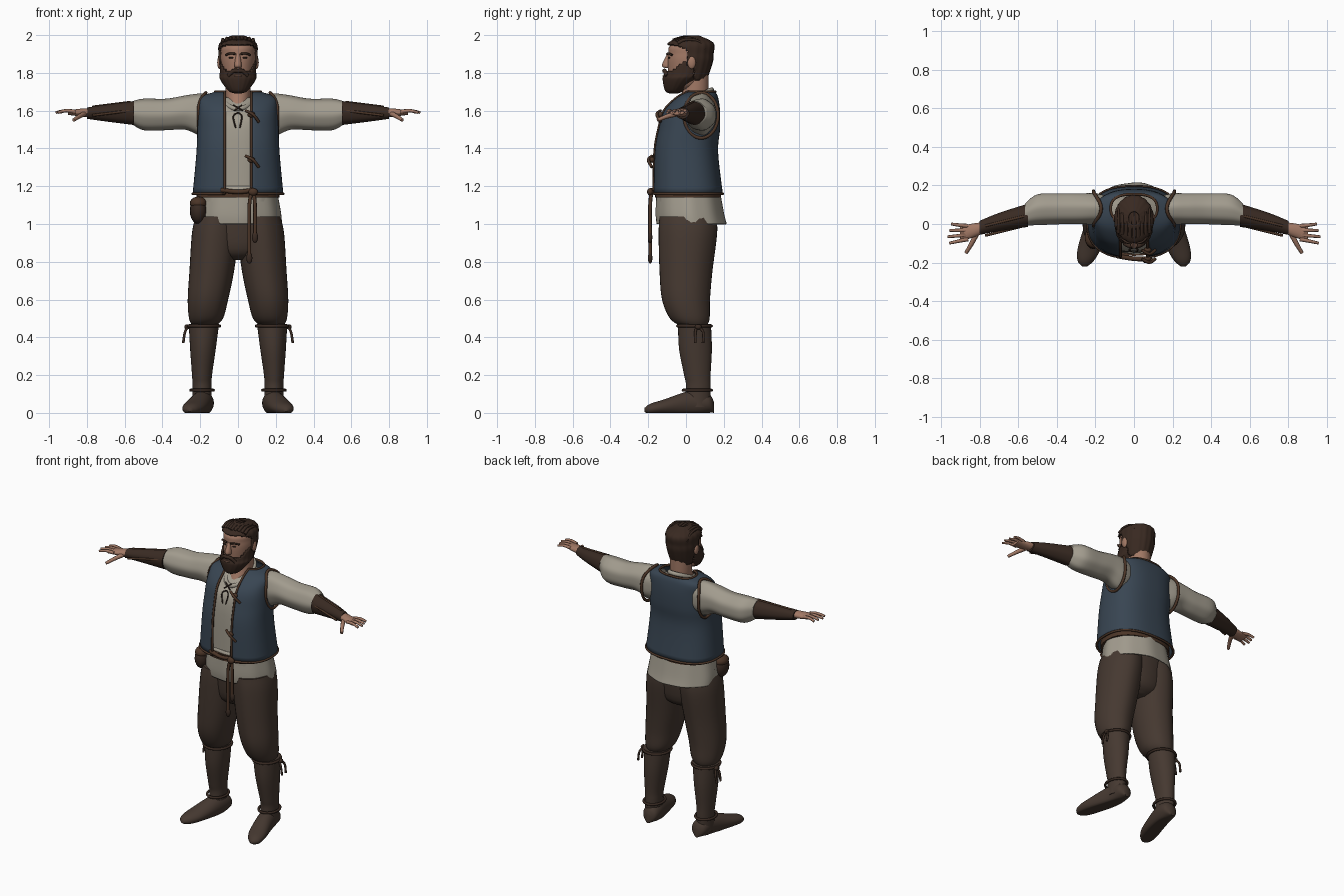
import bpy, bmesh, math
from mathutils import Vector

if "Cube" in bpy.data.objects:
    bpy.data.objects.remove(bpy.data.objects["Cube"])


def material(name, *rgb):
    mat = bpy.data.materials.new(name)
    mat.use_nodes = True
    mat.diffuse_color = (*rgb, 1)
    mat.node_tree.nodes["Principled BSDF"].inputs["Base Color"].default_value = (*rgb, 1)
    return mat


trousers = material("trouser brown", .06, .04, .03)
leather = material("boot leather", .06, .04, .03)
dark = material("dark leather", .04, .023, .016)
trim = material("trim brown", .07, .035, .02)
blue = material("vest blue", .04, .06, .085)
linen = material("linen", .36, .33, .27)
skin = material("skin", .36, .19, .13)
hair = material("hair brown", .04, .022, .015)


def smooth(obj):
    bpy.ops.object.select_all(action='DESELECT')
    obj.select_set(True)
    bpy.context.view_layer.objects.active = obj
    bpy.ops.object.shade_smooth_by_angle(angle=math.radians(50))


def finish(name, bm, mat):
    mesh = bpy.data.meshes.new(name)
    bmesh.ops.recalc_face_normals(bm, faces=bm.faces)
    bm.to_mesh(mesh)
    bm.free()
    mesh.materials.append(mat)
    obj = bpy.data.objects.new(name, mesh)
    bpy.context.collection.objects.link(obj)
    smooth(obj)
    return obj


def spline(rows, steps):
    """Smooth interpolation between rows of numbers."""
    result = []
    for i in range(len(rows) - 1):
        before, start, end, after = (rows[min(max(i + k, 0), len(rows) - 1)] for k in (-1, 0, 1, 2))
        for j in range(steps):
            t = j / steps
            result.append([q + t / 2 * (r - p + t * (2 * p - 5 * q + 4 * r - s + t * (3 * (q - r) + s - p)))
                           for p, q, r, s in zip(before, start, end, after)])
    return result + [list(rows[-1])]


def signed_power(value, power):
    return math.copysign(abs(value) ** power, value)


def loft(name, rings, mat, axis='z', side=1, square=2, sides=32, steps=5, gap=0, ripple=0,
         waves=9, keep=None, thick=0, caps=True):
    """Skin rings of (x,) y, z, radius, radius; a gap leaves the front open."""
    bm, grid = bmesh.new(), []
    rings = [(0, *ring) if len(ring) == 4 else ring for ring in rings]
    for x, y, z, a, b in spline(rings, steps):
        start = math.asin(min(.95, (gap / a) ** (square / 2)))
        row = []
        for i in range(sides + (gap > 0)):
            angle = start + 2 * (math.pi - start) * i / sides
            fold = 1 + ripple * math.sin(waves * angle)
            u = a * fold * signed_power(math.sin(angle), 2 / square)
            v = -b * fold * signed_power(math.cos(angle), 2 / square)
            p = {'z': (x + u, y + v, z), 'x': (x, y + u, z + v), 'y': (x + u, y, z + v)}[axis]
            row.append(bm.verts.new((p[0] * side, p[1], max(0, p[2]))))
        grid.append(row)
    points = [[vert.co.copy() for vert in row] for row in grid]
    for low, high in zip(grid, grid[1:]):
        for i in range(sides):
            j = i + 1 if gap else (i + 1) % sides
            quad = (low[i], low[j], high[j], high[i])
            if not keep or keep(sum((vert.co for vert in quad), Vector()) / 4):
                bm.faces.new(quad)
    if caps and not gap and not keep:
        bm.faces.new(grid[0])
        bm.faces.new(grid[-1])
    bmesh.ops.delete(bm, geom=[vert for vert in bm.verts if not vert.link_faces], context='VERTS')
    obj = finish(name, bm, mat)
    if thick:
        shell = obj.modifiers.new("thickness", 'SOLIDIFY')
        shell.thickness, shell.offset = thick, -1
    return points


def tube(name, points, radius, mat, side=1, closed=False, taper=1):
    """Round cord through points, optionally narrowing to its end."""
    curve = bpy.data.curves.new(name, 'CURVE')
    curve.dimensions, curve.bevel_depth, curve.bevel_resolution = '3D', radius, 2
    curve.use_fill_caps = True
    curve.materials.append(mat)
    path = points if closed else spline(points, 4)
    poly = curve.splines.new('POLY')
    poly.points.add(len(path) - 1)
    for i, (point, p) in enumerate(zip(poly.points, path)):
        point.co = (p[0] * side, p[1], p[2], 1)
        point.radius = 1 + (taper - 1) * i / len(path)
    poly.use_cyclic_u = closed
    obj = bpy.data.objects.new(name, curve)
    bpy.context.collection.objects.link(obj)
    bpy.ops.object.select_all(action='DESELECT')
    obj.select_set(True)
    bpy.context.view_layer.objects.active = obj
    bpy.ops.object.convert(target='MESH')
    smooth(bpy.context.view_layer.objects.active)


def blob(name, centre, size, mat, side=1):
    bm = bmesh.new()
    bmesh.ops.create_uvsphere(bm, u_segments=16, v_segments=10, radius=1)
    for vert in bm.verts:
        vert.co = [(c + q * r) * k for c, q, r, k in zip(centre, vert.co, size, (side, 1, 1))]
    finish(name, bm, mat)


turn = [(math.sin(k * math.tau / 32), math.cos(k * math.tau / 32)) for k in range(32)]

# Trousers, shirt, vest and belt
loft("hips", [(.01, .81, .05, .07), (.01, .87, .19, .13), (.01, 1.08, .22, .15)], trousers)
loft("shirt_tail", [(.03, 1, .23, .185), (.02, 1.06, .225, .18), (.01, 1.2, .2, .165)],
     linen, ripple=.012, sides=56, caps=False, thick=.008)
loft("shirt_body", [(.01, 1.12, .2, .16), (.01, 1.5, .19, .15), (.03, 1.6, .18, .12), (.06, 1.67, .09, .07)],
     linen, square=2.4, ripple=.006, waves=15, sides=60)
vest = loft("vest", [(.01, 1.16, .24, .185), (0, 1.38, .22, .17), (.015, 1.5, .215, .165),
                     (.03, 1.6, .21, .15), (.06, 1.67, .2, .11), (.08, 1.7, .12, .075)],
            blue, square=2.5, gap=.07, sides=64, thick=.01)
edge = [row[0] for row in vest] + vest[-1][1:-1] + [row[-1] for row in reversed(vest)] + vest[0][-2:0:-1]
tube("vest_trim", edge, .007, trim, closed=True)
loft("belt", [(.01, 1.14, .22, .175), (.01, 1.18, .22, .175)], trim, square=2.2)
tube("collar", [(.07 * s, .025 - .11 * c, 1.66 - .05 * c) for s, c in turn], .014, linen, closed=True)

# Sash, ties and pouch
for x, end in ((.06, .82), (.09, .93)):
    tube("sash_strand", [(.08, -.18, 1.18), (x, -.19, 1.1), (x, -.19, end)], .01, trim)
    blob("sash_tassel", (x, -.19, end), (.016, .012, .03), dark)
blob("sash_knot", (.08, -.19, 1.17), (.025, .016, .02), trim)
tube("sash_front", [(-.09, -.165, 1.18), (0, -.18, 1.17), (.08, -.18, 1.18)], .012, trim)
for y, z in ((-.18, 1.34), (-.135, 1.58)):
    blob("vest_knot", (.07, y, z), (.02, .014, .016), trim)
    tube("vest_tie", [(.04, y, z + .02), (.08, y - .02, z), (.11, y, z - .04)], .008, trim)
for x in (-.025, .02):
    tube("shirt_lace", [(0, -.12, 1.59), (x, -.133, 1.57), (x / 2, -.145, 1.51)], .004, dark)
    tube("shirt_lace_cross", [(x, -.095, 1.63), (-x, -.12, 1.6)], .004, dark)
blob("pouch", (-.21, -.07, 1.07), (.045, .06, .07), dark)
blob("pouch_flap", (-.21, -.07, 1.11), (.045, .055, .035), trim)

# Limbs, built on both sides
for side, label in ((1, "left_"), (-1, "right_")):
    loft(label + "trouser_leg", [(.11, .01, 1.04, .115, .15), (.12, .01, .95, .125, .155),
                                 (.14, 0, .75, .118, .14), (.16, 0, .6, .107, .127),
                                 (.17, .02, .5, .09, .105), (.18, .04, .46, .06, .07)],
         trousers, side=side, ripple=.008, waves=7)
    loft(label + "boot_shaft", [(.18, .045, .47, .08, .087), (.185, .05, .34, .068, .087),
                                (.19, .06, .2, .053, .07), (.19, .065, .14, .05, .065),
                                (.19, .06, .03, .05, .07)], leather, side=side, ripple=.008, waves=5)
    for name, x, y, z, a, b in (("boot_cuff", .18, .045, .46, .083, .09), ("ankle_strap", .19, .06, .12, .06, .075)):
        tube(label + name, [(x + a * s, y + b * c, z) for s, c in turn], .008, dark, side, closed=True)
    loft(label + "foot", [(.18, .147, .03, .02, .03), (.18, .12, .05, .05, .05), (.19, .03, .05, .056, .068),
                          (.23, -.12, .03, .06, .04), (.25, -.19, .02, .042, .028), (.255, -.22, .016, .012, .01)],
         leather, axis='y', side=side)
    for y in (.05, .09):
        tube(label + "boot_lace", [(.26, .06, .46), (.28, y, .43), (.29, y, .37)], .007, dark, side)
    blob(label + "boot_knot", (.27, .065, .455), (.014, .018, .014), dark, side)

    loft(label + "sleeve", [(.13, .075, 1.58, .07, .1), (.2, .08, 1.58, .08, .11), (.28, .08, 1.59, .08, .09),
                            (.38, .08, 1.58, .08, .083), (.5, .075, 1.58, .08, .083),
                            (.565, .05, 1.59, .056, .058)],
         linen, axis='x', side=side, ripple=.018, waves=7, sides=42)
    tube(label + "armhole_trim", [(.21 - .04 * max(0, c) ** 3, .08 + .09 * s, 1.575 + .12 * c) for s, c in turn],
         .009, trim, side, closed=True)
    loft(label + "bracer", [(.55, .045, 1.587, .06, .063), (.7, .01, 1.587, .047, .044), (.8, -.02, 1.587, .036, .03)],
         dark, axis='x', side=side, ripple=.015, waves=6)
    for y, z in ((-.01, 1.6), (.04, 1.645)):
        tube(label + "bracer_lacing", [(.57, y, z), (.77, y - .05, z - .025)], .007, trim, side)
    loft(label + "palm", [(.78, -.02, 1.59, .027, .022), (.82, -.03, 1.59, .035, .022), (.9, -.05, 1.59, .04, .012)],
         skin, axis='x', side=side)
    for k in range(4):
        base, tip = -.01 - .023 * k, -.033 * k
        tube(label + "finger", [(.86, base, 1.594), (.91, (base + tip) / 2, 1.6), (.965 - .01 * abs(k - 2), tip, 1.59)],
             .011, skin, side, taper=.6)
    tube(label + "thumb", [(.81, -.04, 1.585), (.84, -.1, 1.57), (.87, -.15, 1.55)], .015, skin, side, taper=.55)

# Head and nose
skull = [(-.025, 1.715, .045, .06), (0, 1.75, .07, .09), (.015, 1.85, .09, .113), (.02, 1.9, .092, .114),
         (.025, 1.945, .085, .108), (.03, 1.985, .02, .025)]
loft("neck", [(.02, 1.59, .06, .1), (.05, 1.7, .065, .07), (.05, 1.79, .065, .07)], skin)
loft("head", skull, skin)
loft("nose", [(-.095, 1.825, .014, .012), (-.1, 1.84, .02, .028), (-.09, 1.9, .01, .01)], skin, sides=14)


# Hair and beard are shells trimmed along their hairlines
def hairline(c):
    return c.z > 1.95 - .3 * max(0, c.y + .07) or (c.y > .045 and c.z > 1.76) or (c.y > .005 and c.z > 1.84)


def beardline(c):
    return c.y < .04 and c.z < 1.81 + .75 * max(0, c.y + .075)


loft("hair", [(y, z + .014 * (z > 1.92), a + .011, b + .011) for y, z, a, b in skull],
     hair, sides=72, steps=8, keep=hairline, ripple=.014, waves=18, thick=.012)
loft("beard", [(-.065, 1.69, .012, .016), (-.06, 1.705, .05, .05), (-.025, 1.765, .094, .098),
               (0, 1.8, .096, .115), (.02, 1.89, .095, .116)],
     hair, sides=72, steps=8, keep=beardline, ripple=.01, waves=20, thick=.014)
blob("beard_underside", (0, -.055, 1.735), (.068, .05, .036), hair)
blob("lower_lip", (0, -.117, 1.783), (.02, .007, .004), skin)
for side in (1, -1):
    blob("ear", (.098, .03, 1.855), (.012, .022, .034), skin, side)
    blob("eye", (.036, -.09, 1.88), (.014, .006, .005), dark, side)
    tube("eyebrow", [(.014, -.1, 1.9), (.04, -.094, 1.903), (.064, -.074, 1.895)], .006, hair, side)
    tube("moustache", [(0, -.115, 1.81), (.025, -.113, 1.81), (.05, -.1, 1.785)], .011, hair, side)

# Swept-back locks of hair
for k in range(-4, 5):
    x = k / 50
    top = 1.99 - 2 * x * x
    tube("hair_lock", [(x, -.07 + abs(x) / 3, top - .02), (x, 0, top), (x, .07, top - .01),
                       (x, .14 - abs(x) / 2, top - .05)], .011, hair, taper=.35)
